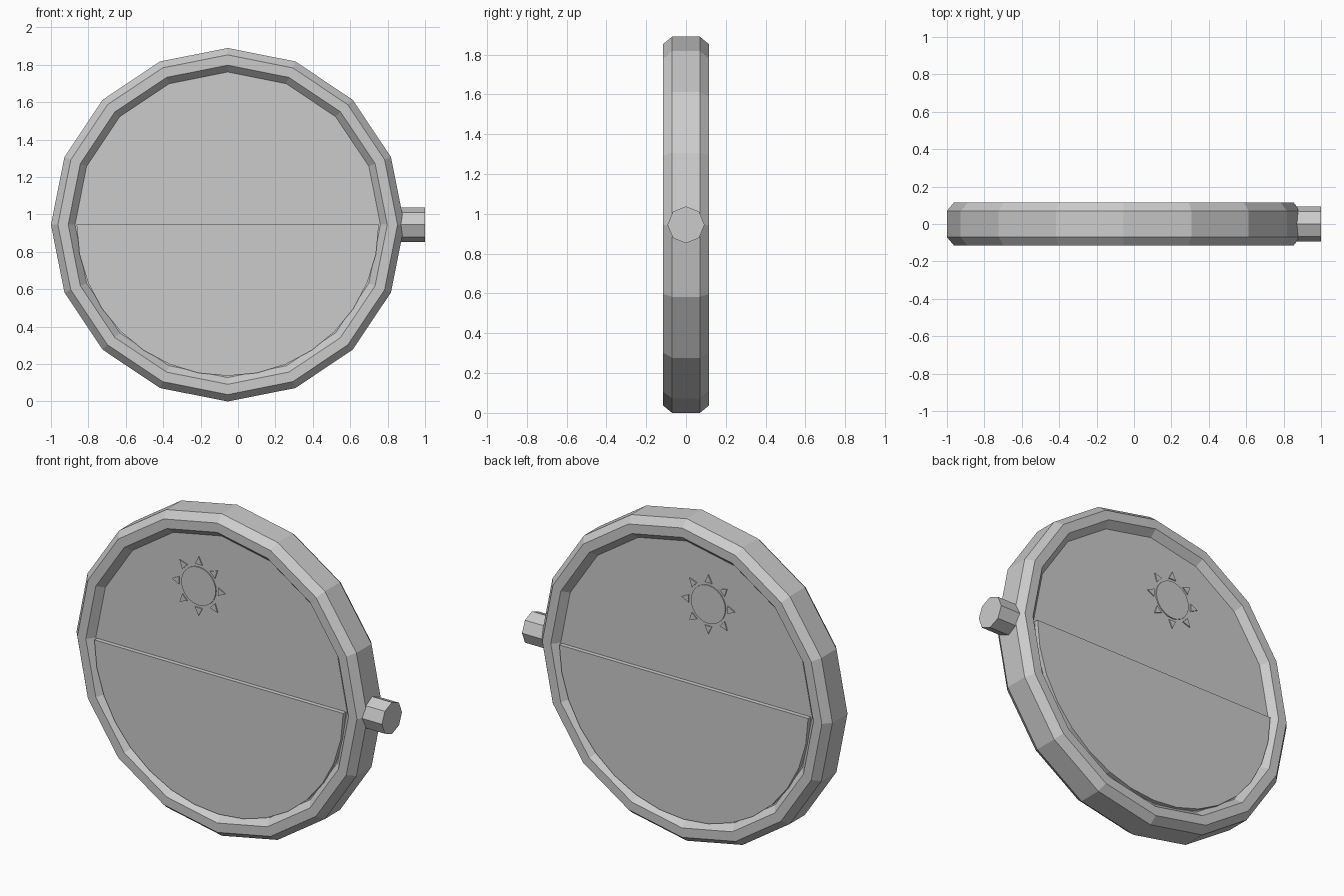
import bpy, bmesh, math

if "Cube" in bpy.data.objects:
    bpy.data.objects.remove(bpy.data.objects["Cube"])

CX, CZ, R = -0.055, 0.945, 0.945   # ring centre and outer radius

grey = bpy.data.materials.new("light_grey")
grey.diffuse_color = (0.6, 0.6, 0.6, 1)
grey.use_nodes = True
grey.node_tree.nodes["Principled BSDF"].inputs["Base Color"].default_value = grey.diffuse_color


def finish(name, bm):
    bmesh.ops.recalc_face_normals(bm, faces=bm.faces)
    mesh = bpy.data.meshes.new(name)
    bm.to_mesh(mesh)
    bm.free()
    mesh.materials.append(grey)
    obj = bpy.data.objects.new(name, mesh)
    bpy.context.collection.objects.link(obj)
    return obj


def arc(cx, cz, r, n, start=0.0, sweep=math.tau, closed=True):
    """Points on a circle in the front plane."""
    return [(cx + r * math.cos(start + sweep * i / n),
             cz + r * math.sin(start + sweep * i / n))
            for i in range(n if closed else n + 1)]


def prism(bm, pts, y0, y1):
    """Extrude a front-plane outline from y0 to y1."""
    a = [bm.verts.new((x, y0, z)) for x, z in pts]
    b = [bm.verts.new((x, y1, z)) for x, z in pts]
    bm.faces.new(a)
    bm.faces.new(b[::-1])
    for i in range(len(pts)):
        j = (i + 1) % len(pts)
        bm.faces.new((a[i], a[j], b[j], b[i]))


# outer ring: octagonal section swept round 16 sides
section = [(R, -0.07), (0.908, -0.115), (0.853, -0.115), (0.812, -0.07),
           (0.812, 0.07), (0.853, 0.115), (0.908, 0.115), (R, 0.07)]
bm = bmesh.new()
loops = []
for k in range(16):
    t = math.tau * k / 16
    loops.append([bm.verts.new((CX + r * math.cos(t), y, CZ + r * math.sin(t)))
                  for r, y in section])
for k in range(16):
    a, b = loops[k], loops[(k + 1) % 16]
    for i in range(8):
        j = (i + 1) % 8
        bm.faces.new((a[i], a[j], b[j], b[i]))
finish("outer_ring", bm)

# upper panel filling the ring
bm = bmesh.new()
prism(bm, arc(CX, CZ, 0.83, 16), -0.075, 0.075)
finish("back_panel", bm)

# thicker lower half disc
bm = bmesh.new()
prism(bm, arc(CX, CZ, 0.808, 16, math.pi, math.pi, False), -0.10, 0.10)
finish("lower_half_panel", bm)

# sun emblem on both sides
SX, SZ = -0.2, 1.43
bm = bmesh.new()
for side in (-1, 1):
    y0, y1 = side * 0.074, side * 0.081
    prism(bm, arc(SX, SZ, 0.112, 24), y0, y1)
    for k in range(8):
        t = math.tau * k / 8
        c, s = math.cos(t), math.sin(t)
        ray = [(0.127, -0.023), (0.173, 0), (0.127, 0.023)]
        prism(bm, [(SX + u * c - v * s, SZ + u * s + v * c) for u, v in ray], y0, y1)
finish("sun", bm)

# side knob: octagonal stub along x
bm = bmesh.new()
a, b = ([bm.verts.new((x, 0.093 * math.cos(math.tau * i / 8),
                       CZ + 0.093 * math.sin(math.tau * i / 8))) for i in range(8)]
        for x in (0.82, 1.0))
bm.faces.new(a)
bm.faces.new(b[::-1])
for i in range(8):
    j = (i + 1) % 8
    bm.faces.new((a[i], a[j], b[j], b[i]))
finish("side_knob", bm)
